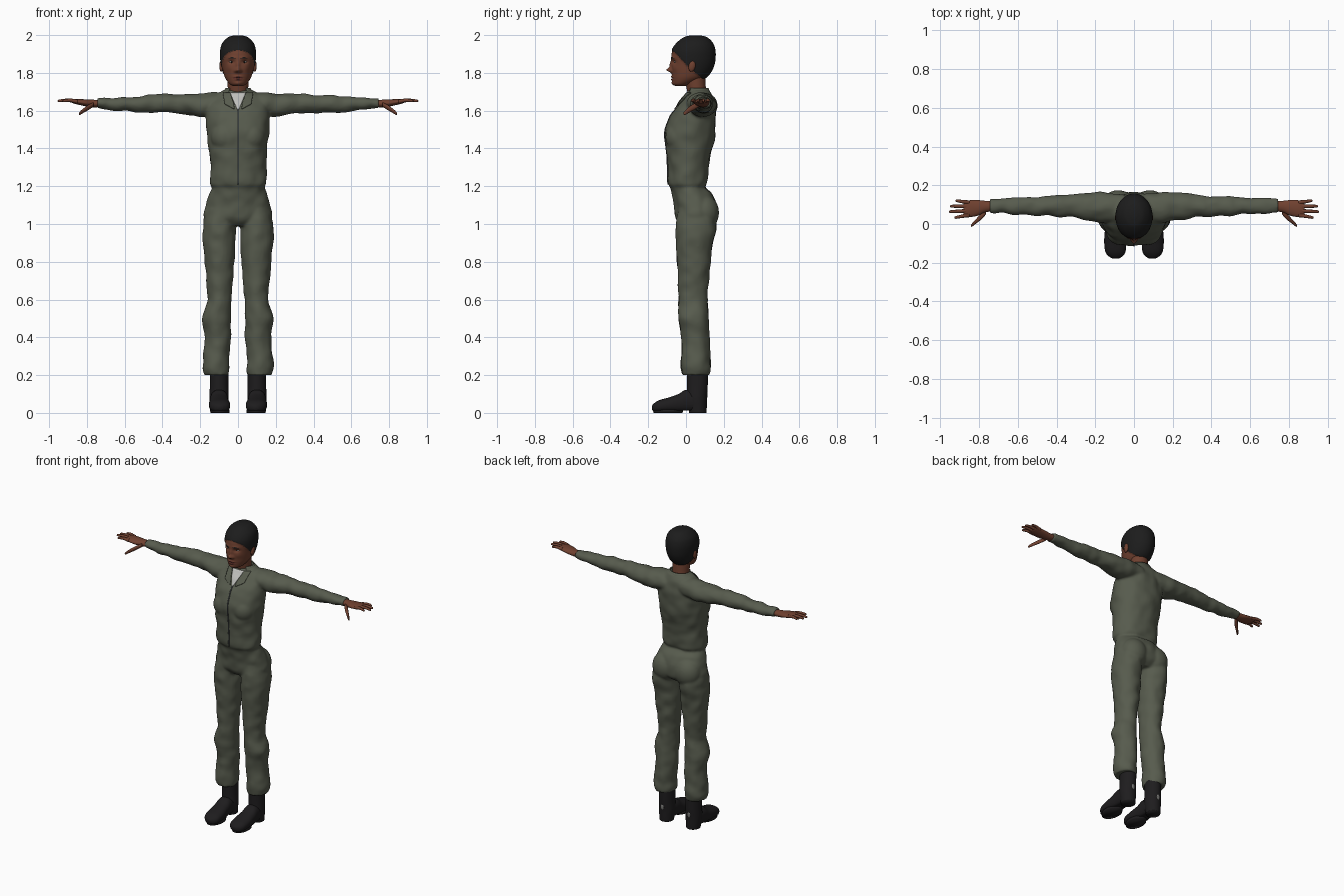
import bpy, bmesh, math
from mathutils import Vector, Matrix, noise
from mathutils.bvhtree import BVHTree

default_cube = bpy.data.objects.get("Cube")
if default_cube:
    bpy.data.objects.remove(default_cube)


def material(name, red, green, blue):
    mat = bpy.data.materials.new(name)
    mat.use_nodes = True
    mat.diffuse_color = (red, green, blue, 1)
    shader = next(n for n in mat.node_tree.nodes if n.type == "BSDF_PRINCIPLED")
    shader.inputs["Base Color"].default_value = (red, green, blue, 1)
    shader.inputs["Roughness"].default_value = 0.8
    return mat


FABRIC = material("olive fabric", .095, .105, .075)
SKIN = material("brown skin", .16, .052, .029)
LIPS = material("dark lips", .12, .032, .024)
HAIR = material("black hair", .012, .012, .012)
LEATHER = material("black leather", .013, .012, .013)
SHIRT = material("pale shirt", .52, .52, .5)
ZIP = material("zip grey", .06, .066, .07)
EYE = material("eye white", .5, .46, .42)
PATCH = material("heel patch grey", .2, .2, .19)

PLACE = {"X": lambda u, v, t: Vector((t, u, v)),
         "Y": lambda u, v, t: Vector((u, t, v)),
         "Z": lambda u, v, t: Vector((u, v, t))}
SIDES = ((1, "left"), (-1, "right"))


def finish(name, bm, mat):
    bmesh.ops.recalc_face_normals(bm, faces=bm.faces)
    mesh = bpy.data.meshes.new(name)
    bm.to_mesh(mesh)
    bm.free()
    mesh.materials.append(mat)
    mesh.shade_smooth()
    obj = bpy.data.objects.new(name, mesh)
    bpy.context.collection.objects.link(obj)
    return obj


def smooth_keys(keys, steps):
    """Catmull-Rom interpolation of the cross-section keys."""
    last = len(keys) - 1
    for i in range(last):
        quad = [keys[max(0, min(last, i + k))] for k in (-1, 0, 1, 2)]
        for step in range(steps):
            f = step / steps
            yield [b + f / 2 * (c - a + f * (2*a - 5*b + 4*c - d + f * (3*(b - c) + d - a)))
                   for a, b, c, d in zip(*quad)]
    yield keys[-1]


def grid_faces(bm, rows, closed):
    for low, high in zip(rows, rows[1:]):
        count = len(low)
        for i in range(count if closed else count - 1):
            j = (i + 1) % count
            bm.faces.new((low[i], low[j], high[j], high[i]))


def loft(name, keys, mat, axis="Z", side=1, seg=28, steps=5, power=1, wrinkle=0, floor=0):
    """Skin over ellipses given as (position, centre u, centre v, radius u, radius v)."""
    bm, rings, place = bmesh.new(), [], PLACE[axis]
    for t, a, b, ra, rb in smooth_keys(keys, steps):
        ring = []
        for i in range(seg):
            angle = math.tau * i / seg
            c, s = (math.copysign(abs(w) ** power, w) for w in (math.cos(angle), math.sin(angle)))
            p = place(a + ra * c, b + rb * s, t)
            if wrinkle:
                p += place(c, s, 0) * wrinkle * noise.noise(p * 17 + Vector((side, 0, 0)))
            ring.append(bm.verts.new((p.x * side, p.y, max(p.z, floor))))
        rings.append(ring)
    grid_faces(bm, rings, True)
    bm.faces.new(rings[0])
    bm.faces.new(rings[-1])
    return finish(name, bm, mat)


def ball(name, centre, radii, mat, tilt=0):
    bm = bmesh.new()
    matrix = Matrix.Translation(centre) @ Matrix.Rotation(tilt, 4, "X") @ Matrix.Diagonal((*radii, 1))
    bmesh.ops.create_uvsphere(bm, u_segments=24, v_segments=16, radius=1, matrix=matrix)
    return finish(name, bm, mat)


# Suit: torso, legs and sleeves, fused into one garment
parts = [loft("torso", [
    (.99, 0, .05, .12, .07), (1.03, 0, .054, .178, .108), (1.1, 0, .05, .172, .112),
    (1.16, 0, .032, .152, .105), (1.195, 0, .01, .138, .094), (1.215, 0, .01, .15, .103),
    (1.3, 0, .011, .148, .109), (1.4, 0, .016, .155, .122), (1.48, 0, .021, .162, .133),
    (1.56, 0, .035, .168, .122), (1.62, 0, .052, .165, .102), (1.67, 0, .066, .13, .078),
    (1.71, 0, .068, .075, .055)], FABRIC, seg=48, power=.92, wrinkle=.008)]
for side, label in SIDES:
    parts.append(loft("leg", [
        (1.08, .09, .055, .08, .1), (.98, .1, .052, .088, .108), (.9, .1, .045, .087, .097),
        (.8, .097, .041, .079, .09), (.7, .098, .04, .071, .082), (.6, .098, .037, .063, .077),
        (.5, .114, .041, .075, .08), (.4, .106, .05, .069, .075), (.3, .116, .052, .069, .076),
        (.24, .116, .052, .072, .079), (.2, .113, .051, .064, .074)],
        FABRIC, side=side, wrinkle=.007))
    parts.append(loft("sleeve", [
        (.05, .08, 1.635, .072, .058), (.15, .085, 1.632, .078, .064), (.22, .09, 1.628, .072, .061),
        (.32, .092, 1.636, .058, .051), (.42, .092, 1.637, .052, .049), (.52, .093, 1.635, .048, .044),
        (.62, .093, 1.634, .043, .034), (.7, .093, 1.637, .04, .028), (.745, .093, 1.638, .038, .025)],
        FABRIC, axis="X", side=side, wrinkle=.009))
    parts.append(ball("chest", (side * .07, -.034, 1.46), (.075, .075, .08), FABRIC))
    parts.append(ball("seat", (side * .082, .095, 1.06), (.088, .08, .095), FABRIC))

bm = bmesh.new()
for part in parts:
    bm.from_mesh(part.data)
    bpy.data.objects.remove(part)
suit = finish("suit", bm, FABRIC)
remesh = suit.modifiers.new("fuse", "REMESH")
remesh.mode, remesh.voxel_size, remesh.use_smooth_shade = "VOXEL", .008, True
relax = suit.modifiers.new("relax", "SMOOTH")
relax.factor, relax.iterations = .5, 3
graph = bpy.context.evaluated_depsgraph_get()
fused = bpy.data.meshes.new_from_object(suit.evaluated_get(graph))
suit.modifiers.clear()
suit.data = fused
fused.materials.clear()
fused.materials.append(FABRIC)
fused.shade_smooth()
surface = BVHTree.FromPolygons([v.co for v in fused.vertices], [p.vertices for p in fused.polygons])


def plate(name, rows, mat, lift, side=1, across=8, steps=8):
    """Thin sheet laid on the front of the suit, rows given as (z, x start, x end)."""
    bm, grid = bmesh.new(), []
    for low, high in zip(rows, rows[1:]):
        for k in range(steps + 1 if high == rows[-1] else steps):
            z, x0, x1 = (a + (b - a) * k / steps for a, b in zip(low, high))
            line = []
            for i in range(across + 1):
                x = side * (x0 + (x1 - x0) * i / across)
                hit = surface.ray_cast(Vector((x, -1, z)), Vector((0, 1, 0)))[0]
                line.append(bm.verts.new((x, hit.y - lift if hit else .02, z)))
            grid.append(line)
    grid_faces(bm, grid, False)
    obj = finish(name, bm, mat)
    shell = obj.modifiers.new("thickness", "SOLIDIFY")
    shell.thickness, shell.offset = .004, 0
    return obj


# Front opening: shirt, zip and collar
plate("shirt_front", [(1.605, -.003, .003), (1.695, -.042, .042)], SHIRT, .002)
plate("zip", [(1.21, -.003, .003), (1.605, -.003, .003)], ZIP, .002, across=2, steps=40)
for side, label in SIDES:
    plate("collar_flap_" + label, [(1.61, .018, .024), (1.635, .022, .07), (1.695, .042, .08)],
          FABRIC, .006, side)
bm, rows = bmesh.new(), []
for z, rx, ry in ((1.675, .09, .074), (1.7, .074, .062), (1.72, .067, .056)):
    angles = [math.radians(-48 + 276 * i / 36) for i in range(37)]
    rows.append([bm.verts.new((rx * math.cos(a), .064 + ry * math.sin(a), z)) for a in angles])
grid_faces(bm, rows, False)
collar = finish("collar", bm, FABRIC)
collar.modifiers.new("thickness", "SOLIDIFY").thickness = .006

# Boots
for side, label in SIDES:
    loft("boot_shaft_" + label, [
        (0, .1, .063, .044, .046), (.03, .1, .061, .047, .049), (.08, .1, .058, .051, .053),
        (.14, .1, .06, .049, .055), (.24, .098, .06, .048, .056)], LEATHER, side=side)
    loft("boot_foot_" + label, [
        (.06, .1, .06, .044, .055), (0, .1, .062, .048, .06), (-.04, .1, .05, .051, .05),
        (-.09, .098, .042, .056, .04), (-.14, .096, .035, .053, .033),
        (-.165, .095, .03, .038, .024), (-.179, .094, .028, .014, .012)],
        LEATHER, axis="Y", side=side, power=.85, floor=.012)
    loft("boot_sole_" + label, [(0, .096, -.095, .05, .077), (.018, .096, -.095, .052, .08)],
         LEATHER, side=side, steps=1)
    ball("heel_patch_" + label, (side * .1, .111, .1), (.011, .004, .019), PATCH)

# Hands
FINGERS = (("index", .046, .034, .928), ("middle", .068, .064, .955),
           ("ring", .091, .092, .95), ("little", .111, .12, .922))
for side, label in SIDES:
    loft("palm_" + label, [
        (.725, .093, 1.638, .027, .019), (.77, .09, 1.638, .03, .02), (.81, .083, 1.642, .041, .018),
        (.855, .079, 1.648, .043, .014), (.88, .079, 1.65, .037, .009)], SKIN, axis="X", side=side)
    loft("thumb_" + label, [
        (.765, .065, 1.633, .016, .012), (.79, .038, 1.618, .016, .014),
        (.82, .01, 1.599, .011, .012), (.837, -.006, 1.586, .008, .009),
        (.843, -.01, 1.582, .002, .002)], SKIN, axis="X", side=side, seg=14)
    for finger, base, end, tip in FINGERS:
        middle = (base + end) / 2
        loft(finger + "_finger_" + label, [
            (.85, base, 1.648, .011, .011), ((.85 + tip) / 2, middle, 1.655, .009, .009),
            (tip - .008, end, 1.652, .007, .007), (tip, end, 1.651, .002, .002)],
            SKIN, axis="X", side=side, seg=14)

# Neck and head
loft("neck", [(1.64, 0, .07, .058, .052), (1.7, 0, .057, .054, .05), (1.78, 0, .046, .056, .056)], SKIN)
head = loft("head", [
    (1.73, 0, -.03, .024, .024), (1.742, 0, -.018, .045, .05), (1.77, 0, .01, .066, .083),
    (1.8, 0, .025, .077, .1), (1.84, 0, .034, .085, .111), (1.88, 0, .037, .09, .115),
    (1.92, 0, .04, .09, .111), (1.955, 0, .046, .079, .093), (1.984, 0, .05, .05, .06),
    (1.994, 0, .05, .018, .022)], SKIN, seg=96, steps=10)
# Face relief as soft bumps: x, z, width, height, push forward
BUMPS = ((0, 1.815, .013, .012, .026), (0, 1.84, .009, .02, .01), (.014, 1.81, .008, .008, .008),
         (.035, 1.858, .017, .01, -.01), (.03, 1.88, .02, .008, .004), (0, 1.779, .02, .005, .007),
         (0, 1.765, .017, .005, .007), (0, 1.772, .02, .0025, -.004), (0, 1.744, .018, .012, .007),
         (.046, 1.825, .018, .018, .004))
HAIRLINE = ((-.08, 1.925), (-.05, 1.9), (-.01, 1.855), (.02, 1.825), (.05, 1.8), (.09, 1.768), (.3, 1.765))


def above_hairline(p):
    for (y0, z0), (y1, z1) in zip(HAIRLINE, HAIRLINE[1:]):
        if p.y <= y1:
            return p.z > z0 + (z1 - z0) * (p.y - y0) / (y1 - y0)
    return False


for vert in head.data.vertices:
    p = vert.co
    if above_hairline(p):
        vert.co = p + (p - Vector((0, .04, 1.87))).normalized() * .005
    elif p.y < 0:
        p.y -= sum(push * math.exp(-((abs(p.x) - x) / w) ** 2 - ((p.z - z) / h) ** 2)
                   for x, z, w, h, push in BUMPS)
head.data.materials.append(HAIR)
head.data.materials.append(LIPS)
for face in head.data.polygons:
    c = face.center
    x = abs(c.x)
    brow = c.y < -.03 and .014 < x < .052 and abs(c.z - 1.88 + 8 * (x - .033) ** 2) < .0025
    if above_hairline(c) or brow:
        face.material_index = 1
    elif c.y < -.04 and (x / .025) ** 2 + ((c.z - 1.772) / .011) ** 2 < 1:
        face.material_index = 2
for side, label in SIDES:
    ball("eye_" + label, (side * .034, -.053, 1.858), (.013, .01, .0055), EYE)
    ball("iris_" + label, (side * .034, -.06, 1.858), (.005, .004, .005), HAIR)
    ball("ear_" + label, (side * .088, .032, 1.836), (.011, .018, .03), SKIN, tilt=-.2)
